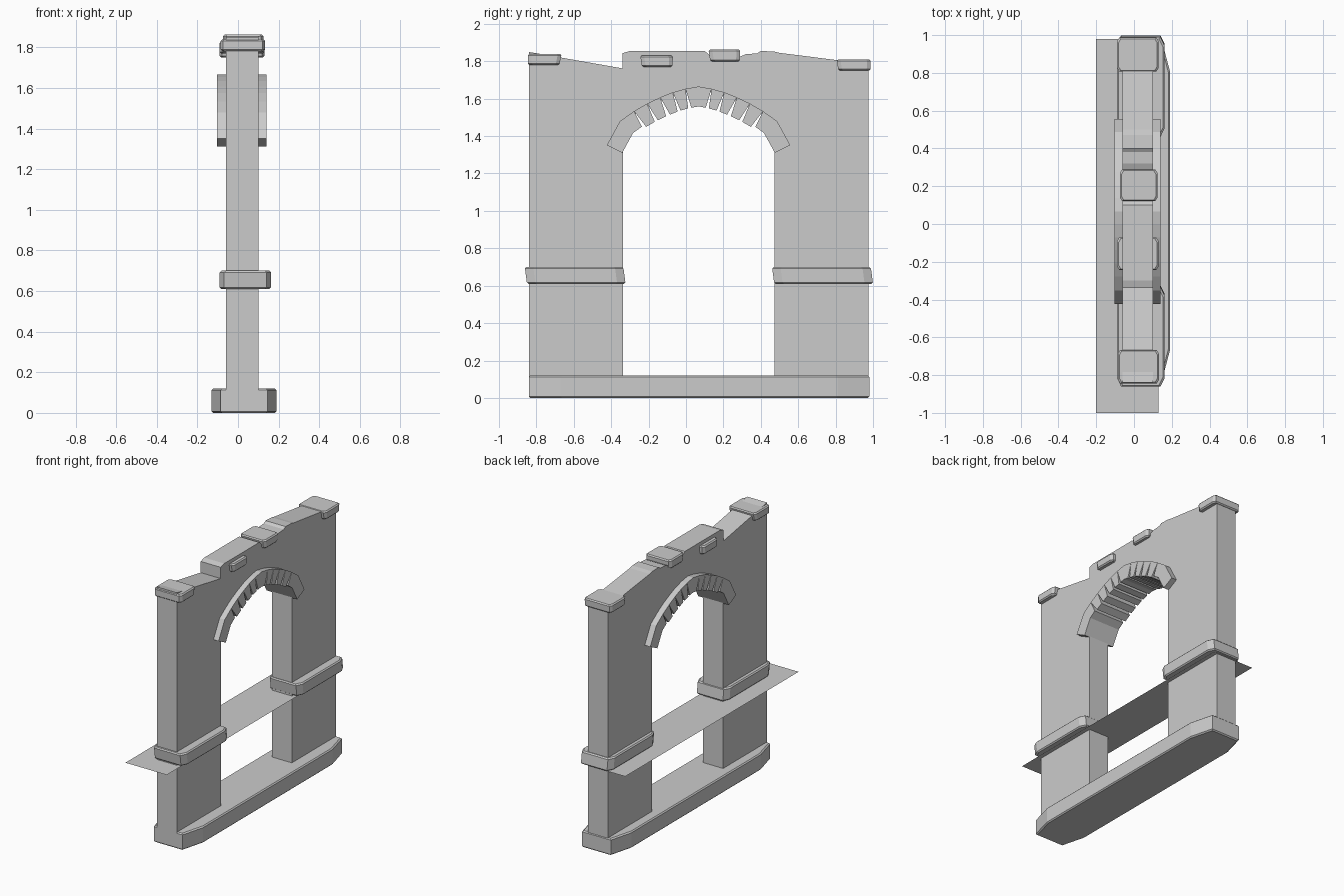
import bpy, bmesh
from mathutils import Vector

if "Cube" in bpy.data.objects:
    bpy.data.objects.remove(bpy.data.objects["Cube"])

YC = 0.067  # centre of the arch along y


def finish(name, bm):
    bmesh.ops.recalc_face_normals(bm, faces=bm.faces)
    me = bpy.data.meshes.new(name)
    bm.to_mesh(me)
    bm.free()
    ob = bpy.data.objects.new(name, me)
    bpy.context.collection.objects.link(ob)
    return ob


def add_prism(bm, profile, x0, x1):
    """Extrude a (y, z) profile along x."""
    face = bm.faces.new([bm.verts.new((x0, y, z)) for y, z in profile])
    ext = bmesh.ops.extrude_face_region(bm, geom=[face], use_keep_orig=True)
    verts = [g for g in ext["geom"] if isinstance(g, bmesh.types.BMVert)]
    bmesh.ops.translate(bm, verts=verts, vec=(x1 - x0, 0, 0))


def stone(name, x, y, z, cut, shear=0.0, taper=0.0, edge=0.008):
    """Worn block: plan with cut corners, softened rims, leaning ends."""
    cx, cy = cut
    h = z[1] - z[0]
    bm = bmesh.new()
    rings = []
    for t, inset in ((0, edge), (edge / h, 0), (1 - edge / h, 0), (1, edge)):
        grow = taper * (1 - t) + inset
        x0, x1 = x[0] + inset, x[1] - inset
        y0 = y[0] + grow + shear * (1 - t)
        y1 = y[1] - grow + shear * (1 - t)
        plan = [(x0 + cx, y0), (x1 - cx, y0), (x1, y0 + cy), (x1, y1 - cy),
                (x1 - cx, y1), (x0 + cx, y1), (x0, y1 - cy), (x0, y0 + cy)]
        rings.append([bm.verts.new((a, b, z[0] + t * h)) for a, b in plan])
    for lo, hi in zip(rings, rings[1:]):
        for i in range(8):
            j = (i + 1) % 8
            bm.faces.new((lo[i], lo[j], hi[j], hi[i]))
    bm.faces.new(rings[0])
    bm.faces.new(rings[-1])
    return finish(name, bm)


# Outer line of the arch, as (offset from centre, z), mirrored about YC
half = [(0.49, 1.352), (0.42, 1.48), (0.345, 1.533), (0.275, 1.574),
        (0.205, 1.607), (0.138, 1.634), (0.07, 1.653), (0.0, 1.665)]

# Wall: two posts and a broken top around an arched opening
opening = [(0.405, 0.1), (0.405, 1.46)] + [(o - 0.004, z - 0.018) for o, z in half[2:-1]]
inner = [(YC + o, z) for o, z in opening] + [(YC, 1.647)]
inner += [(YC - o, z) for o, z in reversed(opening)]
top = [(-0.84, 0.1), (-0.84, 1.85), (-0.34, 1.762), (-0.34, 1.843), (-0.30, 1.855),
       (0.10, 1.855), (0.13, 1.83), (0.29, 1.825), (0.32, 1.838), (0.38, 1.842),
       (0.40, 1.855), (0.47, 1.852), (0.50, 1.845), (0.975, 1.785), (0.975, 0.1)]
bm = bmesh.new()
add_prism(bm, top + inner, -0.06, 0.10)
finish("arched_wall", bm)

# Arch stones: touching at the outer line, gapped along the inner line
bm = bmesh.new()
for side in (-1, 1):
    for k, (a, b) in enumerate(zip(half, half[1:])):
        a, b = Vector(a), Vector(b)
        d = (b - a).normalized()
        n = Vector((-d.y, d.x))
        if n.y > 0:
            n = -n
        depth = 0.092 if k < 2 else 0.105
        gap = 0.003 if k == 0 else 0.014
        quad = [a, b, b + n * depth - d * gap, a + n * depth + d * gap]
        add_prism(bm, [(YC + side * p.x, p.y) for p in quad], -0.104, 0.141)
finish("arch_stones", bm)

# Plinth and post bands
stone("plinth", (-0.13, 0.19), (-0.84, 0.98), (0, 0.12), (0.045, 0.17))
stone("post_band_front", (-0.09, 0.162), (-0.862, -0.335), (0.61, 0.70), (0.022, 0.045), shear=0.012)
stone("post_band_back", (-0.09, 0.162), (0.46, 0.988), (0.61, 0.70), (0.022, 0.045), shear=0.012)

# Loose coping stones along the top
for name, x, y, z, shear in (
        ("coping_front", (-0.085, 0.132), (-0.845, -0.665), (1.78, 1.84), -0.006),
        ("coping_mid", (-0.09, 0.13), (-0.245, -0.07), (1.77, 1.83), 0.004),
        ("coping_high", (-0.075, 0.125), (0.12, 0.29), (1.80, 1.862), 0.004),
        ("coping_back", (-0.09, 0.13), (0.805, 0.988), (1.75, 1.81), 0.004)):
    stone(name, x, y, z, (0.012, 0.02), shear=shear, taper=0.006)

# Thin sheet crossing the opening
bm = bmesh.new()
bm.faces.new([bm.verts.new(p) for p in ((-0.2, -1, 0.603), (0.13, -1, 0.603),
                                        (0.13, 0.98, 0.603), (-0.2, 0.98, 0.603))])
finish("flat_sheet", bm)
